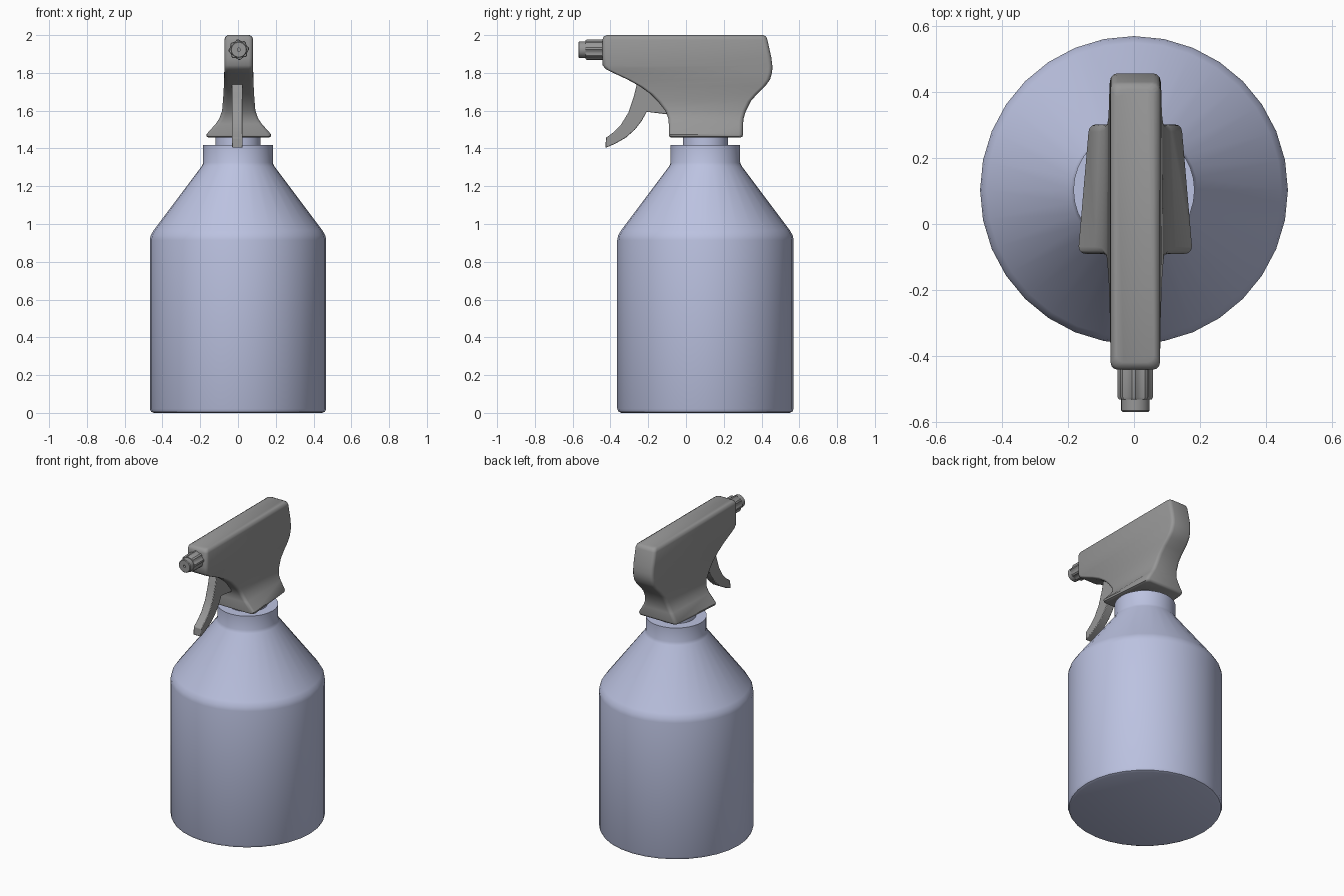
import bpy, bmesh, math


def material(name, rgb):
    m = bpy.data.materials.new(name)
    m.diffuse_color = (*rgb, 1)
    return m


BLUE = material("pale_blue_plastic", (0.50, 0.54, 0.75))
GREY = material("grey_plastic", (0.31, 0.31, 0.31))


def loft(name, rings, mat, angle=35):
    """Skin a stack of equal-length closed rings and cap both ends."""
    bm = bmesh.new()
    vs = [[bm.verts.new(p) for p in r] for r in rings]
    n = len(rings[0])
    for a, b in zip(vs, vs[1:]):
        for i in range(n):
            j = (i + 1) % n
            bm.faces.new((a[i], a[j], b[j], b[i]))
    bm.faces.new(vs[0][::-1])
    bm.faces.new(vs[-1])
    bmesh.ops.recalc_face_normals(bm, faces=bm.faces)
    me = bpy.data.meshes.new(name)
    bm.to_mesh(me)
    bm.free()
    ob = bpy.data.objects.new(name, me)
    bpy.context.collection.objects.link(ob)
    me.materials.append(mat)
    bpy.ops.object.select_all(action='DESELECT')
    ob.select_set(True)
    bpy.context.view_layer.objects.active = ob
    bpy.ops.object.shade_smooth_by_angle(angle=math.radians(angle))
    return ob


def circle_z(r, z, n=32, cy=0.103):
    return [(r * math.cos(2 * math.pi * i / n), cy + r * math.sin(2 * math.pi * i / n), z)
            for i in range(n)]


def circle_y(r, y, n=24, ridge=0.0, cx=0.004, cz=1.923):
    pts = []
    for i in range(n):
        a = 2 * math.pi * i / n
        q = r - (ridge if i % 4 > 1 else 0)
        pts.append((cx + q * math.cos(a), y, cz + q * math.sin(a)))
    return pts


# bottle: body, sloped shoulder, collar and inner neck
bottle = [(0.445, 0.0), (0.46, 0.006), (0.467, 0.022), (0.467, 0.915), (0.462, 0.94),
          (0.447, 0.966), (0.192, 1.306), (0.184, 1.325), (0.184, 1.418), (0.12, 1.418),
          (0.12, 1.47)]
loft("bottle", [circle_z(r, z) for r, z in bottle], BLUE)


# spray head: rounded cross-sections stacked by height
def section(z, y0, y1, hf, hb, r=0.022, cx=0.004):
    pts = []
    corners = [(hb - r, y1 - r, 0), (-hb + r, y1 - r, 90),
               (-hf + r, y0 + r, 180), (hf - r, y0 + r, 270)]
    for x, y, a0 in corners:
        for k in range(4):
            a = math.radians(a0 + 30 * k)
            pts.append((cx + x + r * math.cos(a), y + r * math.sin(a), z))
    return pts


head = [  # z, front y, back y, front half width, back half width
    (1.457, -0.075, 0.287, 0.158, 0.128), (1.462, -0.088, 0.298, 0.169, 0.139),
    (1.474, -0.091, 0.302, 0.172, 0.142), (1.53, -0.091, 0.302, 0.122, 0.110),
    (1.56, -0.094, 0.305, 0.102, 0.095), (1.60, -0.11, 0.318, 0.088, 0.086),
    (1.65, -0.15, 0.343, 0.084, 0.082), (1.69, -0.19, 0.378, 0.081, 0.080),
    (1.73, -0.246, 0.42, 0.079, 0.079), (1.765, -0.31, 0.445, 0.077, 0.078),
    (1.80, -0.385, 0.455, 0.076, 0.077), (1.82, -0.425, 0.457, 0.075, 0.076),
    (1.84, -0.441, 0.457, 0.075, 0.076), (1.88, -0.442, 0.452, 0.075, 0.076),
    (1.975, -0.442, 0.431, 0.075, 0.076), (1.992, -0.436, 0.424, 0.070, 0.071),
    (2.0, -0.42, 0.408, 0.057, 0.057)]
loft("spray_head", [section(*s) for s in head], GREY, 50)

# ridged nozzle cap and hollow tip
loft("nozzle_cap", [circle_y(0.050, -0.532, 32, 0.005), circle_y(0.054, -0.525, 32, 0.006),
                    circle_y(0.054, -0.43, 32, 0.006)], GREY, 30)
loft("nozzle_tip", [circle_y(0.008, -0.545), circle_y(0.008, -0.57), circle_y(0.039, -0.57),
                    circle_y(0.043, -0.566), circle_y(0.043, -0.52)], GREY)

# trigger: side profile given thickness
lever = [(-0.23, 1.80), (-0.262, 1.735), (-0.275, 1.68), (-0.305, 1.59), (-0.345, 1.525),
         (-0.385, 1.485), (-0.424, 1.456), (-0.426, 1.403), (-0.375, 1.425), (-0.317, 1.458),
         (-0.27, 1.50), (-0.235, 1.545), (-0.208, 1.594), (-0.11, 1.582), (-0.06, 1.59),
         (-0.12, 1.72)]
trigger = loft("trigger", [[(x, y, z) for y, z in lever] for x in (-0.031, 0.025)], GREY)
bev = trigger.modifiers.new("soft_edges", 'BEVEL')
bev.width = 0.004
bev.segments = 2
